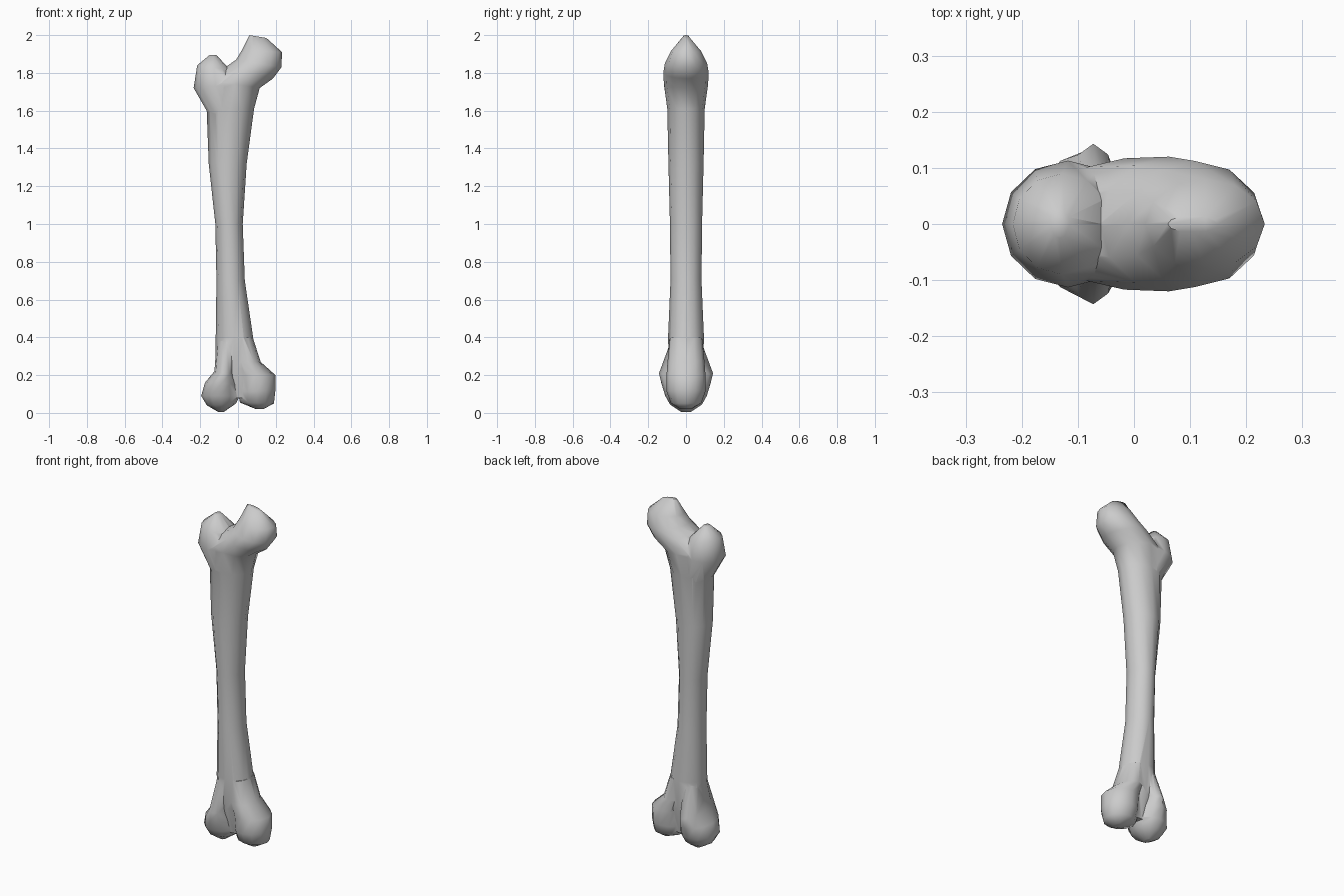
import bpy, bmesh, math

SIDES = 12


def loft(name, sections):
    """Skin ellipses; each section = left x, left z, right x, right z, half depth."""
    bm = bmesh.new()
    rings = []
    for x1, z1, x2, z2, d in sections:
        ring = []
        for i in range(SIDES):
            a = 2 * math.pi * i / SIDES
            t = 0.5 - 0.5 * math.cos(a)
            ring.append(bm.verts.new((x1 + (x2 - x1) * t, d * math.sin(a), z1 + (z2 - z1) * t)))
        rings.append(ring)
    for r, s in zip(rings, rings[1:]):
        for i in range(SIDES):
            j = (i + 1) % SIDES
            bm.faces.new((r[i], r[j], s[j], s[i]))
    bm.faces.new(rings[0])
    bm.faces.new(rings[-1])
    bmesh.ops.recalc_face_normals(bm, faces=bm.faces)
    me = bpy.data.meshes.new(name)
    bm.to_mesh(me)
    bm.free()
    ob = bpy.data.objects.new(name, me)
    bpy.context.collection.objects.link(ob)
    return ob


# Shaft flowing into the ball head at upper right
bone = loft("bone", [
    (-0.10, 0.08, 0.10, 0.08, 0.06),
    (-0.12, 0.22, 0.10, 0.24, 0.09),
    (-0.118, 0.40, 0.08, 0.40, 0.095),
    (-0.114, 0.70, 0.036, 0.70, 0.082),
    (-0.12, 1.00, 0.025, 1.00, 0.085),
    (-0.155, 1.32, 0.046, 1.32, 0.093),
    (-0.166, 1.61, 0.085, 1.61, 0.099),
    (-0.150, 1.76, 0.115, 1.72, 0.117),
    (-0.060, 1.835, 0.185, 1.77, 0.12),
    (-0.010, 1.87, 0.230, 1.83, 0.112),
    (0.020, 1.92, 0.233, 1.91, 0.08),
    (0.060, 2.00, 0.150, 1.985, 0.015)])

# Smaller knob at upper left
knob = loft("upper_knob", [
    (-0.155, 1.58, 0.00, 1.58, 0.085),
    (-0.235, 1.72, 0.00, 1.74, 0.113),
    (-0.216, 1.84, -0.04, 1.815, 0.09),
    (-0.150, 1.895, -0.115, 1.895, 0.025)])

# Two lower knuckles
left = loft("left_knuckle", [
    (-0.112, 0.38, -0.01, 0.38, 0.08),
    (-0.125, 0.22, -0.02, 0.20, 0.143),
    (-0.175, 0.16, 0.00, 0.15, 0.13),
    (-0.195, 0.09, 0.01, 0.09, 0.11),
    (-0.165, 0.04, -0.01, 0.05, 0.085),
    (-0.105, 0.005, -0.075, 0.005, 0.025)])
right = loft("right_knuckle", [
    (-0.03, 0.40, 0.078, 0.40, 0.085),
    (-0.02, 0.27, 0.12, 0.27, 0.098),
    (-0.01, 0.20, 0.198, 0.20, 0.103),
    (0.00, 0.11, 0.198, 0.12, 0.103),
    (0.01, 0.055, 0.19, 0.05, 0.082),
    (0.095, 0.02, 0.135, 0.02, 0.03)])

# Fuse everything into one surface
bpy.context.view_layer.objects.active = bone
bone.select_set(True)
for part in (knob, left, right):
    m = bone.modifiers.new("fuse", 'BOOLEAN')
    m.operation = 'UNION'
    m.solver = 'EXACT'
    m.object = part
    bpy.ops.object.modifier_apply(modifier=m.name)
    bpy.data.objects.remove(part)
bpy.ops.object.shade_smooth_by_angle(angle=math.radians(60))
